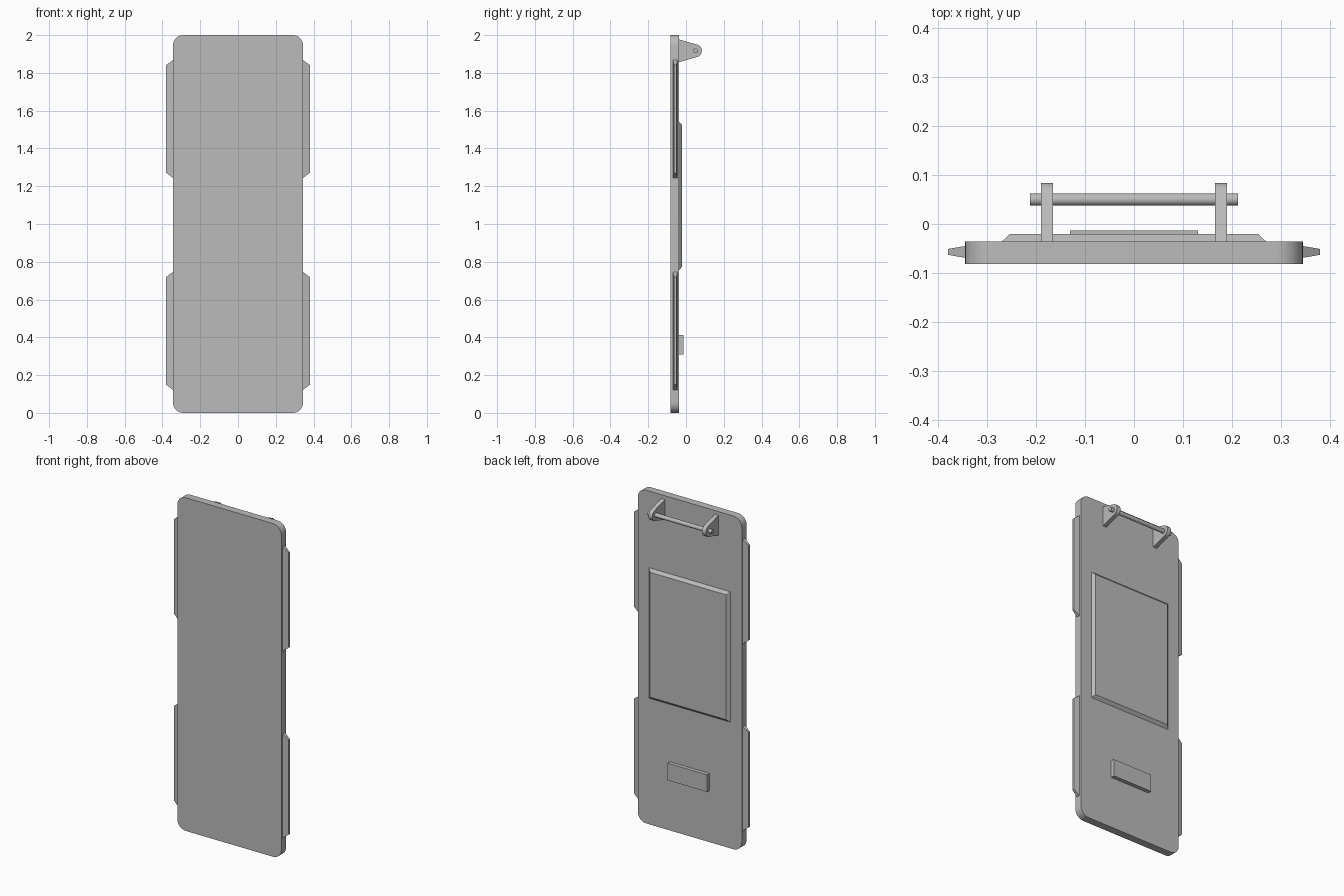
import bpy
import bmesh
import math
from mathutils import Vector

cube = bpy.data.objects.get("Cube")
if cube:
    bpy.data.objects.remove(cube, do_unlink=True)

grey = bpy.data.materials.new("plain grey")
grey.use_nodes = True
colour = (0.5, 0.5, 0.5, 1)
grey.diffuse_color = colour
grey.node_tree.nodes["Principled BSDF"].inputs["Base Color"].default_value = colour


def loft(name, lower, upper, smooth=False):
    """Closed solid between two matching outlines."""
    bm = bmesh.new()
    a = [bm.verts.new(p) for p in lower]
    b = [bm.verts.new(p) for p in upper]
    bm.faces.new(a)
    bm.faces.new(b)
    for i in range(len(a)):
        j = (i + 1) % len(a)
        bm.faces.new((a[i], a[j], b[j], b[i]))
    bmesh.ops.recalc_face_normals(bm, faces=bm.faces)
    mesh = bpy.data.meshes.new(name)
    bm.to_mesh(mesh)
    bm.free()
    mesh.materials.append(grey)
    obj = bpy.data.objects.new(name, mesh)
    bpy.context.collection.objects.link(obj)
    if smooth:
        bpy.ops.object.select_all(action='DESELECT')
        obj.select_set(True)
        bpy.context.view_layer.objects.active = obj
        bpy.ops.object.shade_smooth_by_angle(angle=math.radians(30))
    return obj


def arc(u, v, r, start, end, steps):
    """Points on an arc, angles in degrees."""
    angles = [math.radians(start + (end - start) * i / steps) for i in range(steps + 1)]
    return [(u + r * math.cos(t), v + r * math.sin(t)) for t in angles]


def rect(w, z0, z1):
    return [(-w, z0), (w, z0), (w, z1), (-w, z1)]


def at_y(points, y):
    return [(u, y, v) for u, v in points]


def at_x(points, x):
    return [(x, u, v) for u, v in points]


# Main board with rounded corners
half, radius, back = 0.345, 0.055, -0.036
outline = []
for k, (sx, z) in enumerate(((1, 2 - radius), (-1, 2 - radius), (-1, radius), (1, radius))):
    outline += arc(sx * (half - radius), z, radius, 90 * k, 90 * k + 90, 8)
loft("board", at_y(outline, -0.082), at_y(outline, back), smooth=True)

# Raised back panel with chamfered edges, and the small block below it
loft("back_panel", at_y(rect(0.27, 0.757, 1.54), back),
     at_y(rect(0.253, 0.774, 1.523), -0.02))
loft("small_block", at_y(rect(0.131, 0.31, 0.413), back),
     at_y(rect(0.131, 0.31, 0.413), -0.013))


# Tapered side fins
def fin_section(thick, height, z):
    y = -0.057
    return [(y - thick, z - height), (y + thick, z - height),
            (y + thick, z + height), (y - thick, z + height)]


for side, s in (("left", 1), ("right", -1)):
    for level, z in (("upper", 1.556), ("lower", 0.434)):
        loft(f"{level}_{side}_fin", at_x(fin_section(0.012, 0.312, z), s * half),
             at_x(fin_section(0.006, 0.285, z), s * 0.38))

# Handle brackets: tapered ears with a round end
rod_y, rod_z = 0.05, 1.917
ear = [(back, 1.857), *arc(rod_y, rod_z, 0.034, -75, 75, 10), (back, 1.977)]
for side, s in (("left", 1), ("right", -1)):
    loft(f"{side}_bracket", at_x(ear, s * 0.165), at_x(ear, s * 0.19), smooth=True)

# Handle rod
circle = arc(rod_y, rod_z, 0.0125, 0, 360, 24)[:-1]
loft("handle_rod", at_x(circle, -0.212), at_x(circle, 0.212), smooth=True)
